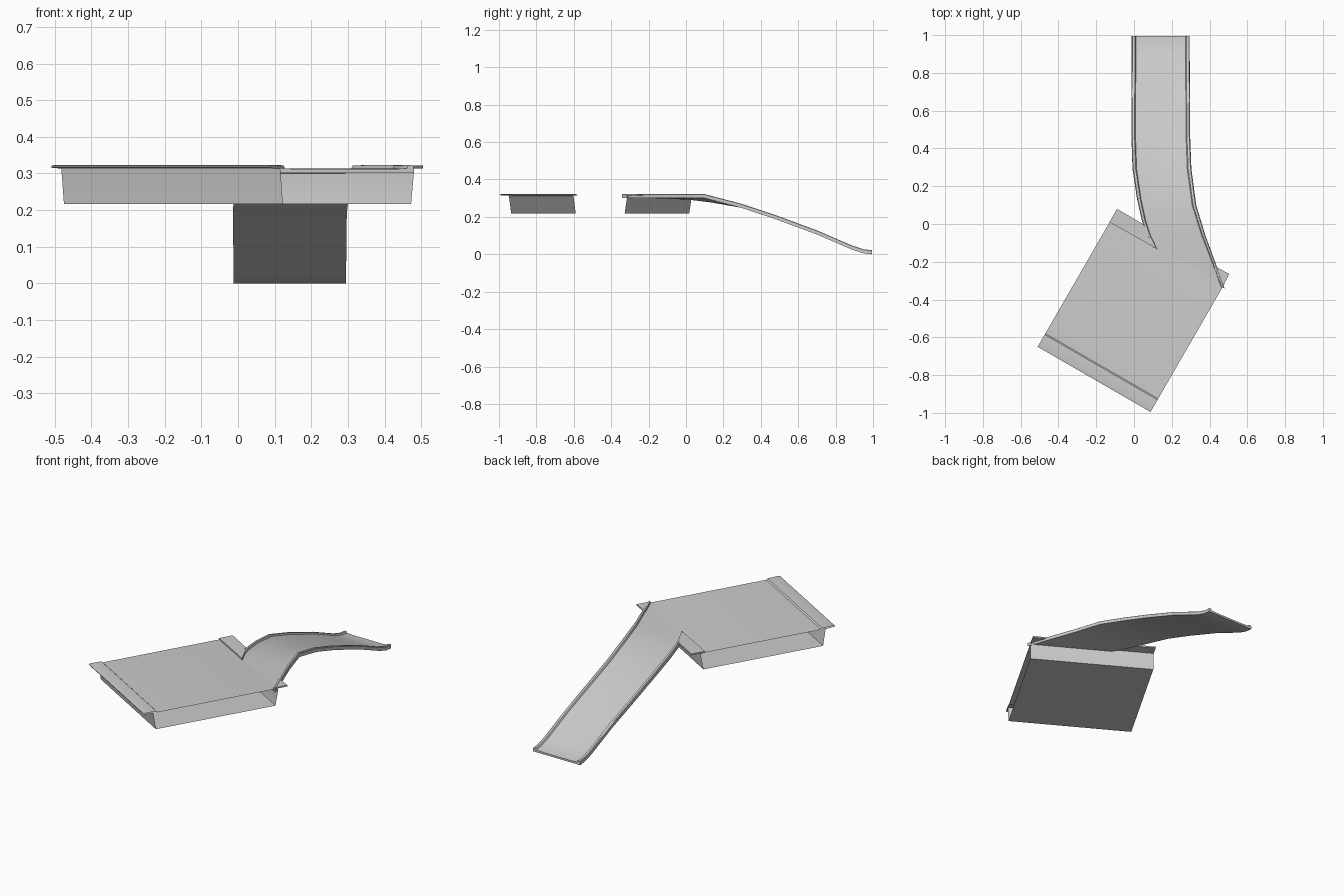
import bpy
from mathutils import Vector

if "Cube" in bpy.data.objects:
    bpy.data.objects.remove(bpy.data.objects["Cube"])

# Platform frame: U runs along its length, V across its width
O, U, V = Vector((-0.51, -0.65, 0)), Vector((0.5, 0.866, 0)), Vector((0.866, -0.5, 0))
WIDTH = 0.69


def make(name, verts, faces):
    me = bpy.data.meshes.new(name)
    me.from_pydata([tuple(v) for v in verts], [], faces)
    me.update()
    ob = bpy.data.objects.new(name, me)
    bpy.context.collection.objects.link(ob)
    return ob


def loft(name, rings, caps):
    n = len(rings[0])
    verts = [p for r in rings for p in r]
    faces = [(i * n + j, i * n + (j + 1) % n, (i + 1) * n + (j + 1) % n, (i + 1) * n + j)
             for i in range(len(rings) - 1) for j in range(n)]
    if caps:
        faces += [tuple(reversed(range(n))), tuple(range(len(verts) - n, len(verts)))]
    return make(name, verts, faces)


def prism(name, pts, z0, z1):
    return loft(name, [[Vector((x, y, z)) for x, y in pts] for z in (z0, z1)], True)


# Platform: hollow tube open at both sides, with the near lip in its profile
profile = [(.07, .217), (.77, .217), (.785, .303), (.784, .311), (.76, .314),
           (.081, .314), (.074, .321), (.012, .323), (0, .320), (0, .316),
           (.055, .313), (.057, .303)]
loft("platform", [[O + U * a + V * b + Vector((0, 0, z)) for a, z in profile]
                  for b in (0, WIDTH)], False)

# Far lip, left and right of the ramp
prism("far_lip_left", [(-.13, .01), (.118, -.13), (.085, -.06), (.048, 0), (-.09, .08)], .314, .322)
prism("far_lip_right", [(.467, -.335), (.505, -.265), (.435, -.227), (.425, -.24)], .314, .322)

# Ramp: inner curb edges at each station (left x, y, z, right x, y, z)
stations = [(.121, -.133, .323, .463, -.333, .323),
            (.088, -.065, .322, .410, -.190, .323),
            (.062, .010, .315, .360, -.060, .323),
            (.036, .130, .301, .310, .100, .321),
            (.012, .290, .272, .284, .290, .272),
            (.006, .470, .213, .277, .470, .213),
            (.007, .700, .128, .276, .700, .128),
            (.008, .890, .046, .275, .890, .046),
            (.008, .950, .027, .275, .950, .027),
            (.008, .995, .022, .275, .995, .022)]
rings = []
for s in stations:
    left, right = Vector(s[:3]), Vector(s[3:])
    out = (left - right).normalized()
    # outward distance and drop below the curb top
    curb = [(.020, .022), (.019, .003), (.015, 0), (.003, 0), (-.002, .009), (-.04, .011)]
    rings.append([left + out * d - Vector((0, 0, h)) for d, h in curb] +
                 [right - out * d - Vector((0, 0, h)) for d, h in reversed(curb)])
ramp = loft("ramp", rings, True)

# Consistent normals and shading
for ob in bpy.data.objects:
    bpy.ops.object.select_all(action='DESELECT')
    ob.select_set(True)
    bpy.context.view_layer.objects.active = ob
    bpy.ops.object.mode_set(mode='EDIT')
    bpy.ops.mesh.select_all(action='SELECT')
    bpy.ops.mesh.normals_make_consistent(inside=False)
    bpy.ops.object.mode_set(mode='OBJECT')
    bpy.ops.object.shade_smooth_by_angle(angle=0.5)
